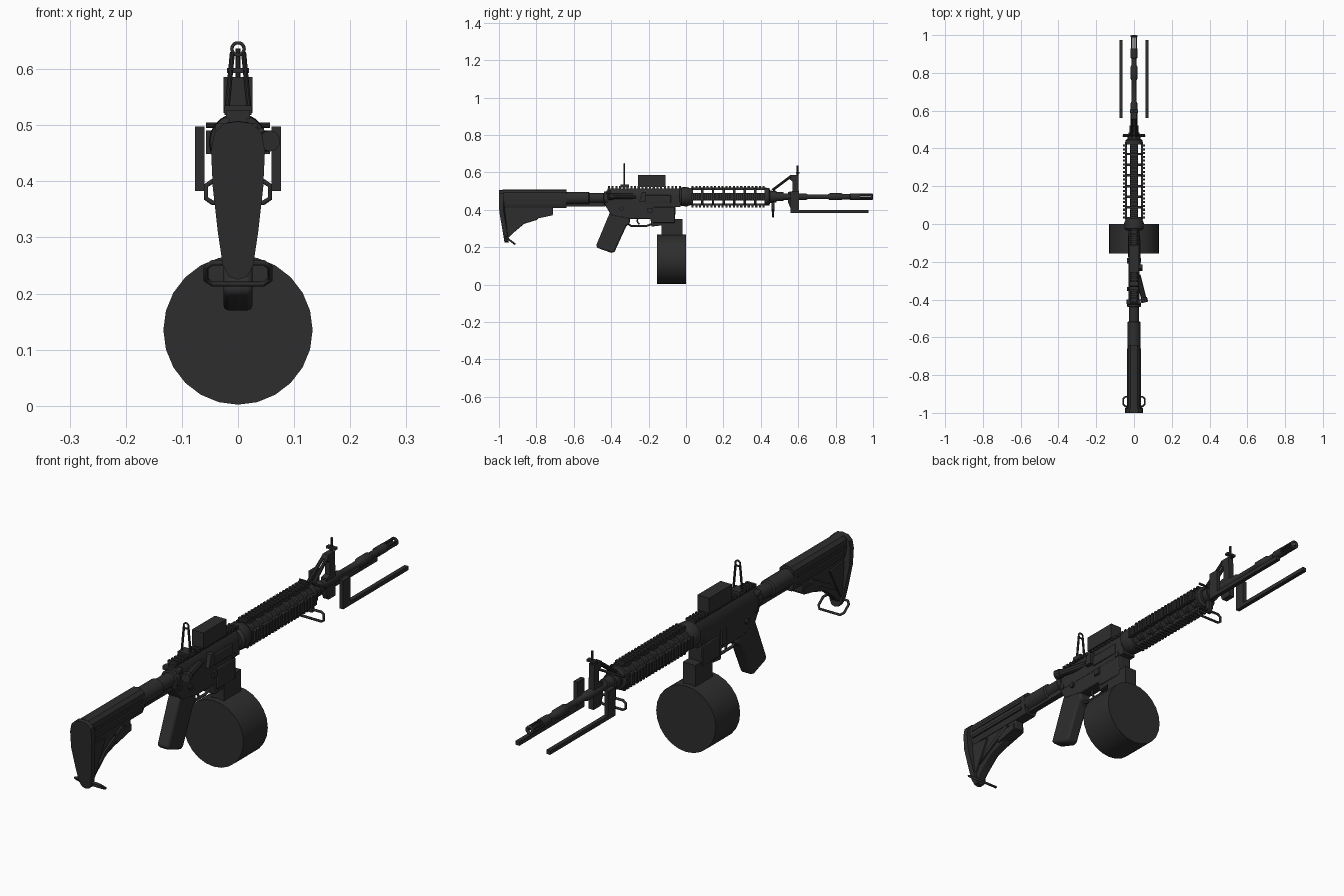
import bpy, bmesh, math
from mathutils import Vector, Matrix

if "Cube" in bpy.data.objects:
    bpy.data.objects.remove(bpy.data.objects["Cube"])

gunmetal = bpy.data.materials.new("dark gunmetal")
gunmetal.use_nodes = True
COLOUR = (0.027, 0.027, 0.027, 1)
gunmetal.diffuse_color = COLOUR
gunmetal.node_tree.nodes["Principled BSDF"].inputs["Base Color"].default_value = COLOUR
AXIS = 0.47  # bore height


def finish(name, bm, bevel=0):
    bmesh.ops.recalc_face_normals(bm, faces=bm.faces)
    me = bpy.data.meshes.new(name)
    bm.to_mesh(me)
    bm.free()
    me.materials.append(gunmetal)
    ob = bpy.data.objects.new(name, me)
    bpy.context.collection.objects.link(ob)
    if bevel:
        mod = ob.modifiers.new("Bevel", "BEVEL")
        mod.width, mod.segments, mod.limit_method = bevel, 2, "ANGLE"
    return ob


def add_box(bm, x, y, z, spin=0):
    """Box from ranges, optionally spun about the bore."""
    mid = Vector(((x[0] + x[1]) / 2, (y[0] + y[1]) / 2, (z[0] + z[1]) / 2))
    size = Matrix.Diagonal((x[1] - x[0], y[1] - y[0], z[1] - z[0], 1))
    centre = Matrix.Translation((0, 0, AXIS))
    turn = centre @ Matrix.Rotation(spin, 4, "Y") @ centre.inverted()
    bmesh.ops.create_cube(bm, size=1, matrix=turn @ Matrix.Translation(mid) @ size)


def box(name, x, y, z, bevel=0):
    bm = bmesh.new()
    add_box(bm, x, y, z)
    return finish(name, bm, bevel)


def extrude(name, points, a, b, along="x", bevel=0):
    """Extrude a (y, z) outline along x, or an (x, z) outline along y."""
    bm = bmesh.new()
    put = (lambda p, d: (d, p[0], p[1])) if along == "x" else (lambda p, d: (p[0], d, p[1]))
    face = bm.faces.new([bm.verts.new(put(p, a)) for p in points])
    new = bmesh.ops.extrude_face_region(bm, geom=[face])["geom"]
    step = Vector(put((0, 0), b - a))
    bmesh.ops.translate(bm, verts=[v for v in new if isinstance(v, bmesh.types.BMVert)], vec=step)
    return finish(name, bm, bevel)


def lathe(name, rings, z=AXIS, sides=20):
    """Turned part about the y axis from (y, radius) pairs."""
    bm = bmesh.new()
    loops = []
    for y, r in rings:
        angles = [math.tau * i / sides for i in range(sides)]
        loops.append([bm.verts.new((r * math.cos(t), y, z + r * math.sin(t))) for t in angles])
    for p, q in zip(loops, loops[1:]):
        for i in range(sides):
            j = (i + 1) % sides
            bm.faces.new((p[i], p[j], q[j], q[i]))
    bm.faces.new(loops[0])
    bm.faces.new(loops[-1])
    return finish(name, bm)


def rod(name, start, end, r, sides=10):
    start, end = Vector(start), Vector(end)
    d = end - start
    bm = bmesh.new()
    place = Matrix.Translation((start + end) / 2) @ d.to_track_quat("Z", "Y").to_matrix().to_4x4()
    bmesh.ops.create_cone(bm, cap_ends=True, segments=sides, radius1=r, radius2=r,
                          depth=d.length, matrix=place)
    return finish(name, bm)


def wire(name, points, r, cyclic=False):
    cu = bpy.data.curves.new(name, "CURVE")
    cu.dimensions, cu.bevel_depth, cu.bevel_resolution = "3D", r, 1
    cu.use_fill_caps = True
    sp = cu.splines.new("POLY")
    sp.points.add(len(points) - 1)
    for p, co in zip(sp.points, points):
        p.co = (*co, 1)
    sp.use_cyclic_u = cyclic
    cu.materials.append(gunmetal)
    ob = bpy.data.objects.new(name, cu)
    bpy.context.collection.objects.link(ob)


def sling_loop(name, top, bottom, w=0.057):
    """Rounded rectangular loop hanging between two (y, z) points."""
    pts = []
    for s, t in ((-.8, 0), (.8, 0), (1, .2), (1, .8), (.8, 1), (-.8, 1), (-1, .8), (-1, .2)):
        y, z = (top[i] + (bottom[i] - top[i]) * t for i in (0, 1))
        pts.append((s * w, y, z))
    wire(name, pts, 0.005, True)


def mirrored(half):
    return half + [(-x, z) for x, z in reversed(half) if x > 0]


# Shoulder stock: butt pad, body, lower strut and side ribs
pad = extrude("butt_pad", mirrored([(0, .507), (.025, .503), (.042, .487), (.048, .455), (.045, .39),
              (.036, .31), (.027, .25), (.016, .23), (0, .225)]), -1, -.977, "y")
for v in pad.data.vertices:
    v.co.y += max(0, .4 - v.co.z) * .17
extrude("stock_body", mirrored([(0, .508), (.018, .505), (.031, .492), (.034, .465), (.03, .43),
        (.022, .41), (0, .41)]), -.98, -.64, "y")
extrude("stock_lower", [(-.98, .43), (-.98, .36), (-.955, .245), (-.925, .275), (-.865, .325),
        (-.80, .345), (-.77, .37), (-.71, .375), (-.71, .42)], -.02, .02, bevel=.004)
for s in (-1, 1):
    a, b = sorted((s * .018, s * .027))
    extrude("stock_side_web", [(-.98, .41), (-.98, .34), (-.95, .27), (-.88, .40)], a, b)
    extrude("stock_strut", [(-.93, .30), (-.87, .335), (-.75, .40), (-.77, .41), (-.88, .35)], a, b)
    for z in (.432, .462):
        box("stock_rib", sorted((s * .028, s * .037)), (-.96, -.66), (z, z + .012))
extrude("stock_latch", [(-.82, .39), (-.81, .35), (-.715, .37), (-.715, .395)], -.026, .026)
sling_loop("rear_sling_loop", (-.965, .255), (-.915, .217))

# Buffer tube and castle nut
lathe("buffer_tube", [(-.65, .034), (-.52, .034), (-.515, .027), (-.44, .027), (-.438, .036), (-.415, .036)], .462)
box("tube_key", (-.012, .012), (-.65, -.43), (.418, .445))

# Upper and lower receiver
extrude("upper_receiver", mirrored([(0, .508), (.016, .508), (.027, .49), (.03, .46), (.028, .415), (0, .415)]),
        -.42, -.03, "y")
extrude("lower_receiver", [(-.435, .48), (-.435, .43), (-.40, .37), (-.30, .352), (-.19, .352), (-.185, .31),
        (-.06, .325), (-.055, .425), (-.33, .425), (-.40, .48)], -.027, .027, bevel=.004)
box("magazine_well", (-.032, .032), (-.175, -.06), (.33, .415), .004)
for y in (-.41, -.07):
    rod("takedown_pin", (-.032, y, .425), (.032, y, .425), .011)
bm = bmesh.new()
add_box(bm, (-.016, .016), (-.42, -.03), (.50, .514))
for i in range(20):
    add_box(bm, (-.021, .021), (-.418 + i * .02, -.407 + i * .02), (.512, .526))
finish("receiver_rail", bm)
box("ejection_cover", (.026, .034), (-.215, -.08), (.435, .478), .003)
extrude("case_deflector", [(-.25, .445), (-.215, .445), (-.215, .495), (-.235, .495)], .02, .046)
rod("forward_assist", (.02, -.27, .472), (.052, -.395, .472), .015)
rod("forward_assist_button", (.051, -.39, .472), (.057, -.415, .472), .019)
box("charging_handle", (-.04, .035), (-.425, -.40), (.485, .503), .003)
box("bolt_catch", (-.036, -.025), (-.21, -.18), (.37, .43))
rod("fire_selector", (-.036, -.345, .405), (.036, -.345, .405), .011)
box("magazine_button", (.025, .036), (-.205, -.18), (.385, .41))

# Grip, trigger and guard
extrude("pistol_grip", [(-.40, .40), (-.42, .355), (-.482, .205), (-.47, .195), (-.40, .17), (-.383, .172),
        (-.375, .19), (-.318, .315), (-.30, .325), (-.30, .39)], -.026, .026, bevel=.009)
wire("trigger_guard", [(0, -.315, .33), (0, -.295, .314), (0, -.21, .314), (0, -.18, .325)], .006)
wire("trigger", [(0, -.255, .36), (0, -.262, .34), (0, -.25, .322)], .005)

# Drum magazine
lathe("drum_magazine", [(-.155, .133), (0, .133)], .135, 24)
box("magazine_neck", (-.028, .028), (-.13, -.02), (.24, .35))

# Box optic and flip-up rear sight
box("optic_box", (-.026, .026), (-.257, -.11), (.522, .586))
box("rear_sight_base", (-.024, .024), (-.35, -.305), (.518, .535))
for s in (-1, 1):
    rod("rear_sight_leg", (s * .02, -.33, .525), (s * .010, -.33, .63), .0045)
wire("rear_sight_ring", [(.011 * math.cos(t), -.33, .636 + .011 * math.sin(t))
     for t in (math.tau * i / 14 for i in range(14))], .0035, True)

# Handguard: delta ring, end cap, ribs and four toothed rails
lathe("delta_ring", [(-.035, .04), (-.025, .05), (.005, .052), (.03, .042)])
lathe("handguard_cap", [(.42, .046), (.445, .046), (.45, .034), (.46, .034)])
for i in range(8):
    y = .025 + i * .0565
    lathe("handguard_rib", [(y, .047), (y + .013, .047)], sides=16)
for name, k in (("top", 0), ("left", 1), ("bottom", 2), ("right", 3)):
    bm = bmesh.new()
    add_box(bm, (-.019, .019), (.028, .43), (AXIS + .037, AXIS + .048), k * math.pi / 2)
    for i in range(20):
        y = .03 + i * .02
        add_box(bm, (-.021, .021), (y, y + .011), (AXIS + .047, AXIS + .057), k * math.pi / 2)
    finish(name + "_rail", bm)

# Barrel and slotted muzzle
lathe("barrel", [(-.03, .02), (.47, .02), (.472, .024), (.52, .024), (.522, .018), (.64, .018), (.65, .013),
      (.76, .013), (.77, .019), (.83, .019), (.84, .014), (.875, .014), (.88, .018), (.93, .018)])
for i in range(6):
    t = math.tau * (i + .5) / 6
    x, z = .0135 * math.cos(t), AXIS + .0135 * math.sin(t)
    rod("muzzle_prong", (x, .925, z), (x, .992, z), .0045, 6)
wire("muzzle_ring", [(.0125 * math.cos(t), .994, AXIS + .0125 * math.sin(t))
     for t in (math.tau * i / 14 for i in range(14))], .006, True)

# Front sight tower and front sling loop
extrude("sight_tower", [(.545, .44), (.56, .405), (.605, .405), (.605, .44), (.60, .585), (.555, .585), (.545, .57),
        (.57, .55), (.57, .50), (.545, .495)], -.012, .012)
for s in (-1, 1):
    rod("sight_strut", (s * .012, .462, .505), (s * .008, .56, .578), .007, 8)
lathe("strut_collar", [(.455, .03), (.485, .03)])
rod("sight_post", (0, .597, .58), (0, .597, .637), .005)
box("sight_ears", (-.02, .02), (.588, .606), (.593, .602))
box("sling_mount", (-.009, .009), (.458, .474), (.39, .46))
sling_loop("front_sling_loop", (.466, .40), (.466, .362))
rod("sling_crossbar", (-.057, .473, .50), (.057, .473, .50), .005)

# Side brackets with forward arms
for s, side in ((1, "left"), (-1, "right")):
    extrude(side + "_bracket", [(.56, .498), (.56, .383), (.975, .383), (.975, .399), (.605, .399), (.605, .498)],
            *sorted((s * .06, s * .077)))

# Smooth curved surfaces, keep hard edges
bpy.ops.object.select_all(action="DESELECT")
for ob in bpy.context.scene.objects:
    if ob.type == "MESH":
        ob.select_set(True)
        bpy.context.view_layer.objects.active = ob
bpy.ops.object.shade_smooth_by_angle(angle=math.radians(32))
